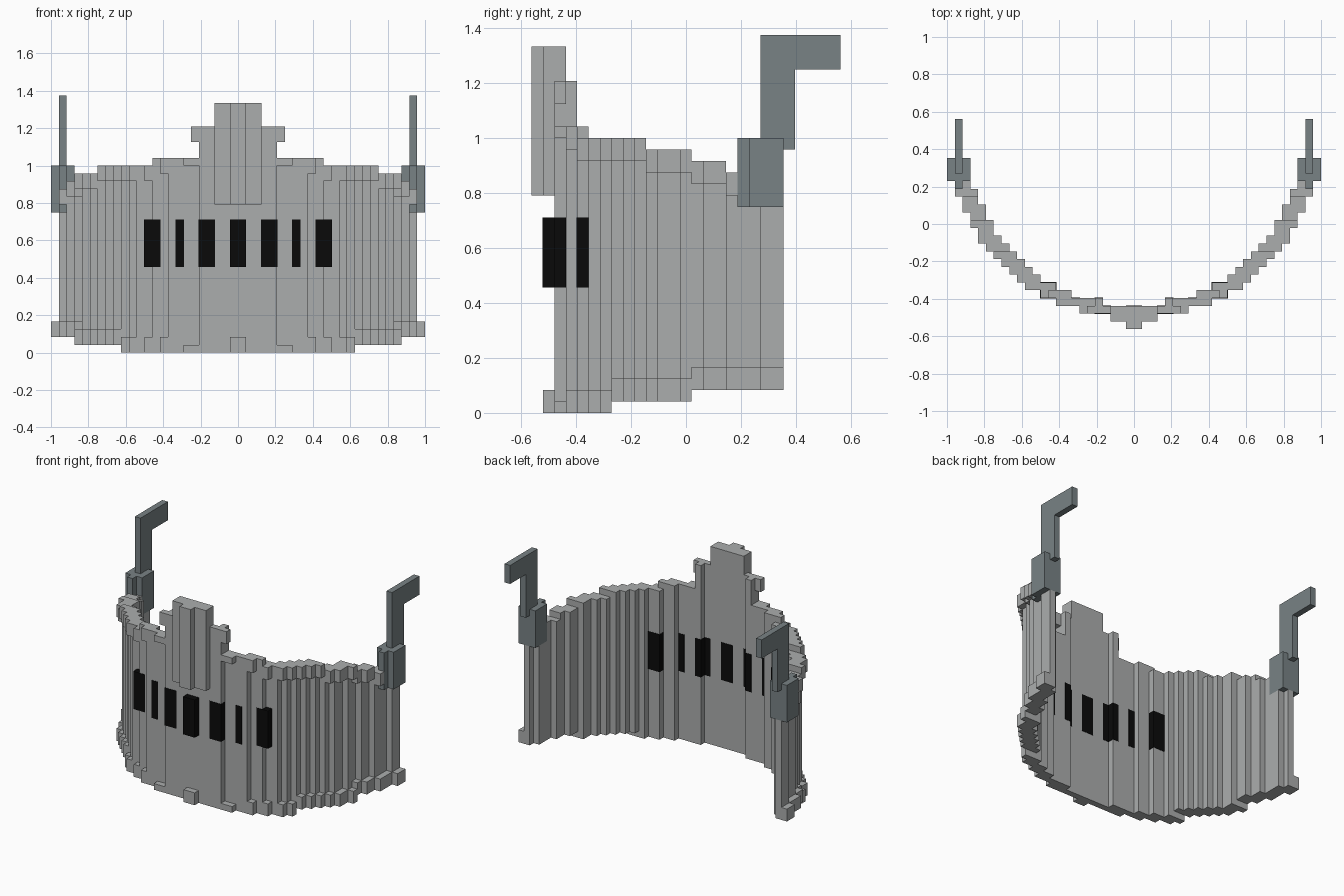
import bpy, bmesh
from mathutils import Matrix, Vector

if "Cube" in bpy.data.objects:
    bpy.data.objects.remove(bpy.data.objects["Cube"])

U = 1 / 24  # one block


def material(name, colour):
    m = bpy.data.materials.new(name)
    m.diffuse_color = (*colour, 1)
    m.use_nodes = True
    m.node_tree.nodes["Principled BSDF"].inputs["Base Color"].default_value = m.diffuse_color
    return m


GREY = material("light grey", (0.41, 0.42, 0.42))
SLATE = material("slate grey", (0.19, 0.225, 0.235))
BLACK = material("black", (0.003, 0.003, 0.003))


def build(name, boxes, mat, grow=0.0):
    """Boxes are (x0, x1, y0, y1, z0, z1) in blocks; y row 0 is the front."""
    bm = bmesh.new()
    for x0, x1, y0, y1, z0, z1 in boxes:
        lo = Vector((x0, y0 - 13.5, z0)) * U
        hi = Vector((x1, y1 - 13.5, z1)) * U
        size = hi - lo + Vector((grow, grow, grow)) * 2
        bmesh.ops.create_cube(bm, size=1, matrix=Matrix.Translation((lo + hi) / 2)
                              @ Matrix.Diagonal((*size, 1)))
    mesh = bpy.data.meshes.new(name)
    bm.to_mesh(mesh)
    bm.free()
    mesh.materials.append(mat)
    ob = bpy.data.objects.new(name, mesh)
    bpy.context.collection.objects.link(ob)
    return ob


def both(boxes):
    """Mirror the boxes to the other side."""
    return boxes + [(-b[1], -b[0], *b[2:]) for b in boxes]


def bottom(row):
    return 0 if row <= 6 else 1 if row <= 13 else 2


def top(row):
    for last, z in ((4, 25), (9, 24), (13, 23), (16, 22), (18, 21)):
        if row <= last:
            return z
    return 18


# Outer edge of the curved wall for each row, starting at row 3
outer = [9, 11, 13, 14, 15, 16, 17, 18, 19, 19, 20, 20, 21, 21, 22, 22, 22, 23, 23]

wall, low_rim, top_rim = [], [], []
previous = 5
for row, edge in enumerate(outer, 3):
    z0, z1 = bottom(row), top(row)
    wall.append((previous - 1, edge, row, row + 1, z0, z1))
    low_rim.append((edge, edge + 1, row, row + 1, z0, z0 + 2))
    if row < 18:
        t = 24 if row == 4 else z1
        top_rim.append((edge, edge + 1, row, row + 1, t - 2, t))
    previous = edge
wall.append((4, 5, 3, 4, 25, 29))

# Curved wall with its raised centre
build("curved_wall", both(wall) + [(-5, 5, 2, 3, 0, 29), (-3, 3, 2, 3, 29, 32)], GREY)

# Stepped rims along the lower and upper edges
build("lower_rim", both(low_rim + [(5, 7, 2, 3, 0, 1)]) + [(-1, 1, 1, 2, 0, 2)], GREY)
build("upper_rim", both(top_rim + [(5, 7, 2, 3, 24, 25), (5, 6, 2, 3, 27, 29)]), GREY)

# Front crest with centre ridge
build("front_crest", [(-3, 3, 1, 2, 19, 32), (-1, 1, 0, 1, 19, 32)], GREY)

# Black slots through the wall
build("slots", both([(3, 5, 2, 3, 11, 17), (4, 5, 3, 4, 11, 17), (7, 8, 3, 4, 11, 17),
                     (10, 12, 4, 6, 11, 17)]) + [(-1, 1, 1, 3, 11, 17)], BLACK, 0.002)

# Side brackets and hooked arms
build("side_brackets", both([(21, 24, 19, 22, 18, 24), (22, 23, 18, 19, 18, 24)]), SLATE)
build("hooked_arms", both([(22, 23, 20, 22, 24, 30), (22, 23, 22, 23, 23, 30),
                           (22, 23, 20, 27, 30, 33)]), SLATE)
